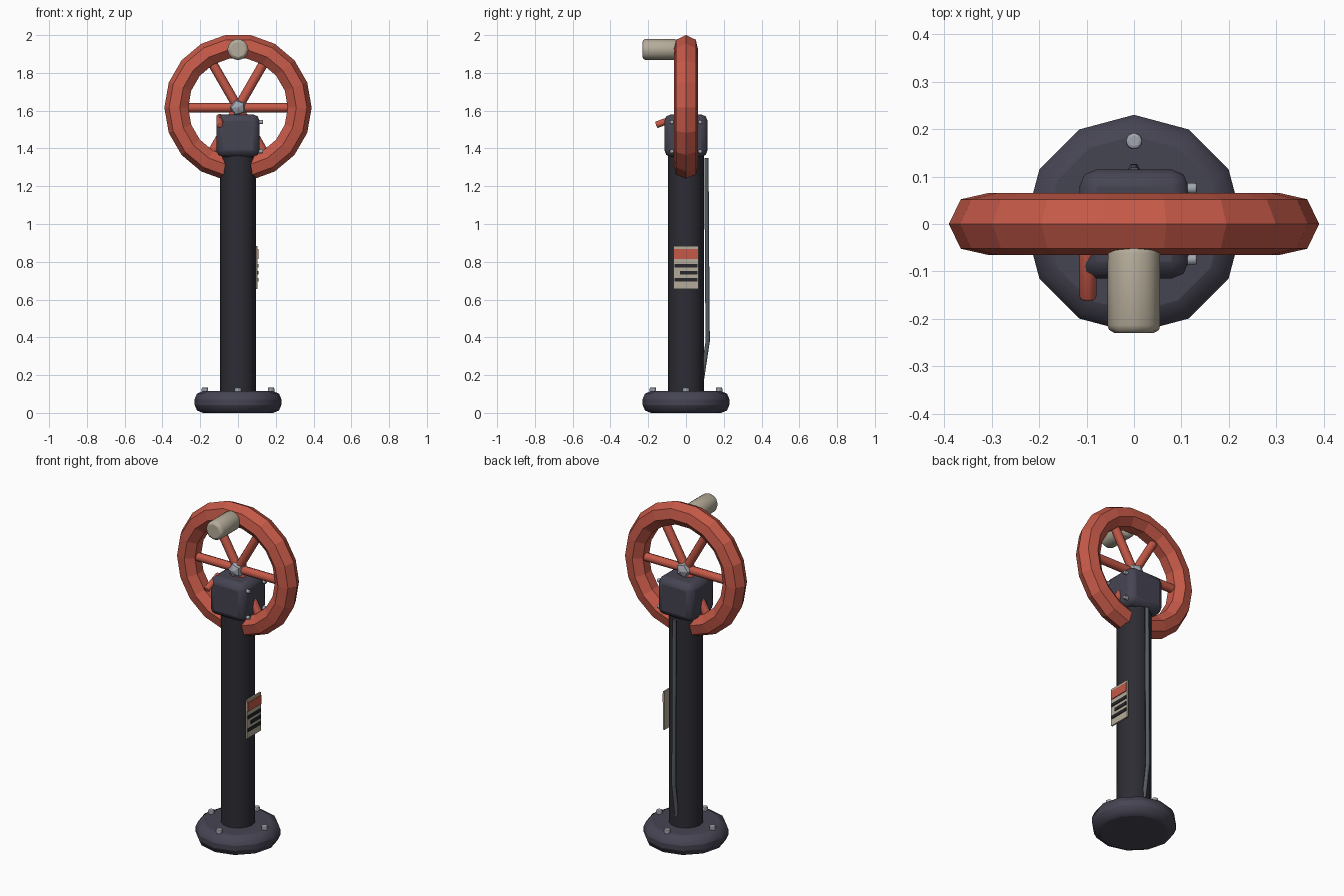
import bpy
import math
from mathutils import Vector

if "Cube" in bpy.data.objects:
    bpy.data.objects.remove(bpy.data.objects["Cube"], do_unlink=True)


def material(name, rgb):
    m = bpy.data.materials.new(name)
    m.use_nodes = True
    m.diffuse_color = (*rgb, 1)
    m.node_tree.nodes["Principled BSDF"].inputs["Base Color"].default_value = (*rgb, 1)
    return m


RED = material("red paint", (0.56, 0.10, 0.065))
IRON = material("blue grey iron", (0.06, 0.058, 0.085))
DARK = material("dark iron", (0.026, 0.025, 0.034))
CREAM = material("cream", (0.46, 0.41, 0.32))
STEEL = material("steel", (0.36, 0.38, 0.43))
CABLE = material("cable grey", (0.09, 0.105, 0.12))
BLACK = material("label black", (0.02, 0.02, 0.025))


def finish(name, mat, bevel=0, segments=2, smooth=None):
    ob = bpy.context.object
    ob.name = name
    ob.data.materials.append(mat)
    if bevel:
        bpy.ops.object.transform_apply(location=False, rotation=False, scale=True)
        mod = ob.modifiers.new("Bevel", "BEVEL")
        mod.width = bevel
        mod.segments = segments
        mod.limit_method = "ANGLE"
        mod.angle_limit = math.radians(40)
    if smooth:
        bpy.ops.object.shade_smooth_by_angle(angle=math.radians(smooth))
    return ob


def rod(name, a, b, radius, mat, sides=12, **style):
    a, b = Vector(a), Vector(b)
    axis = b - a
    bpy.ops.mesh.primitive_cylinder_add(
        vertices=sides, radius=radius, depth=axis.length, location=(a + b) / 2,
        rotation=axis.to_track_quat("Z", "Y").to_euler())
    return finish(name, mat, **style)


def box(name, center, size, mat, **style):
    bpy.ops.mesh.primitive_cube_add(size=1, location=center)
    bpy.context.object.scale = size
    return finish(name, mat, **style)


# Pedestal and column
rod("base", (0, 0, 0), (0, 0, 0.115), 0.23, IRON, bevel=0.043, smooth=50)
rod("column", (0, 0, 0.1), (0, 0, 1.38), 0.094, DARK, sides=16, smooth=40)
for i in range(4):
    a = i * math.pi / 2
    x, y = 0.175 * math.cos(a), 0.175 * math.sin(a)
    rod("base_bolt", (x, y, 0.1), (x, y, 0.135), 0.019, STEEL, sides=8, bevel=0.007)

# Gear housing with its side bolts
box("housing", (0, 0, 1.468), (0.23, 0.23, 0.225), IRON, bevel=0.036, smooth=50)
for y in (-0.075, 0.075):
    for z in (1.385, 1.54):
        rod("housing_bolt", (0.1, y, z), (0.133, y, z), 0.012, STEEL, sides=8, bevel=0.005)

# Handwheel
HUB = Vector((0, 0, 1.616))
bpy.ops.mesh.primitive_torus_add(
    major_segments=18, minor_segments=7, major_radius=0.3235, minor_radius=0.0665,
    location=HUB, rotation=(math.pi / 2, 0, 0))
finish("wheel_rim", RED)
for i in range(6):
    a = i * math.pi / 3
    rod("spoke", HUB, HUB + Vector((math.cos(a), 0, math.sin(a))) * 0.31, 0.025, RED,
        sides=8, smooth=50)
bpy.ops.mesh.primitive_uv_sphere_add(
    segments=5, ring_count=4, radius=0.053, location=HUB,
    rotation=(math.pi / 2, -math.pi / 2, 0))
hub = finish("hub", STEEL)
# Turn the five-sided hub so one corner points up
hub.rotation_euler = (math.pi / 2, 0, 0)
for v in hub.data.vertices:
    x, y = v.co.x, v.co.y
    v.co.x, v.co.y = -y, x
rod("crank_grip", (0, -0.23, 1.924), (0, -0.045, 1.924), 0.059, CREAM, sides=8,
    bevel=0.017, smooth=50)

# Release lever
rod("lever", (-0.097, -0.158, 1.524), (-0.097, -0.04, 1.568), 0.019, RED, sides=8,
    bevel=0.006, smooth=50)

# Cable down the back
curve = bpy.data.curves.new("cable", "CURVE")
curve.dimensions = "3D"
curve.bevel_depth = 0.013
curve.bevel_resolution = 1
curve.use_fill_caps = True
path = curve.splines.new("POLY")
points = [(0.108, 1.35), (0.113, 0.6), (0.115, 0.38), (0.085, 0.18)]
path.points.add(len(points) - 1)
for p, (y, z) in zip(path.points, points):
    p.co = (0, y, z, 1)
cable = bpy.data.objects.new("cable", curve)
curve.materials.append(CABLE)
bpy.context.collection.objects.link(cable)

# Instruction plate with its coloured bands
box("plate", (0.1, 0, 0.769), (0.009, 0.134, 0.228), CREAM)
box("plate_red_band", (0.105, 0, 0.842), (0.008, 0.126, 0.052), RED)
for z, start in ((0.78, -0.06), (0.742, -0.032), (0.704, -0.06)):
    box("plate_line", (0.105, (start + 0.06) / 2, z), (0.008, 0.06 - start, 0.019), BLACK)
